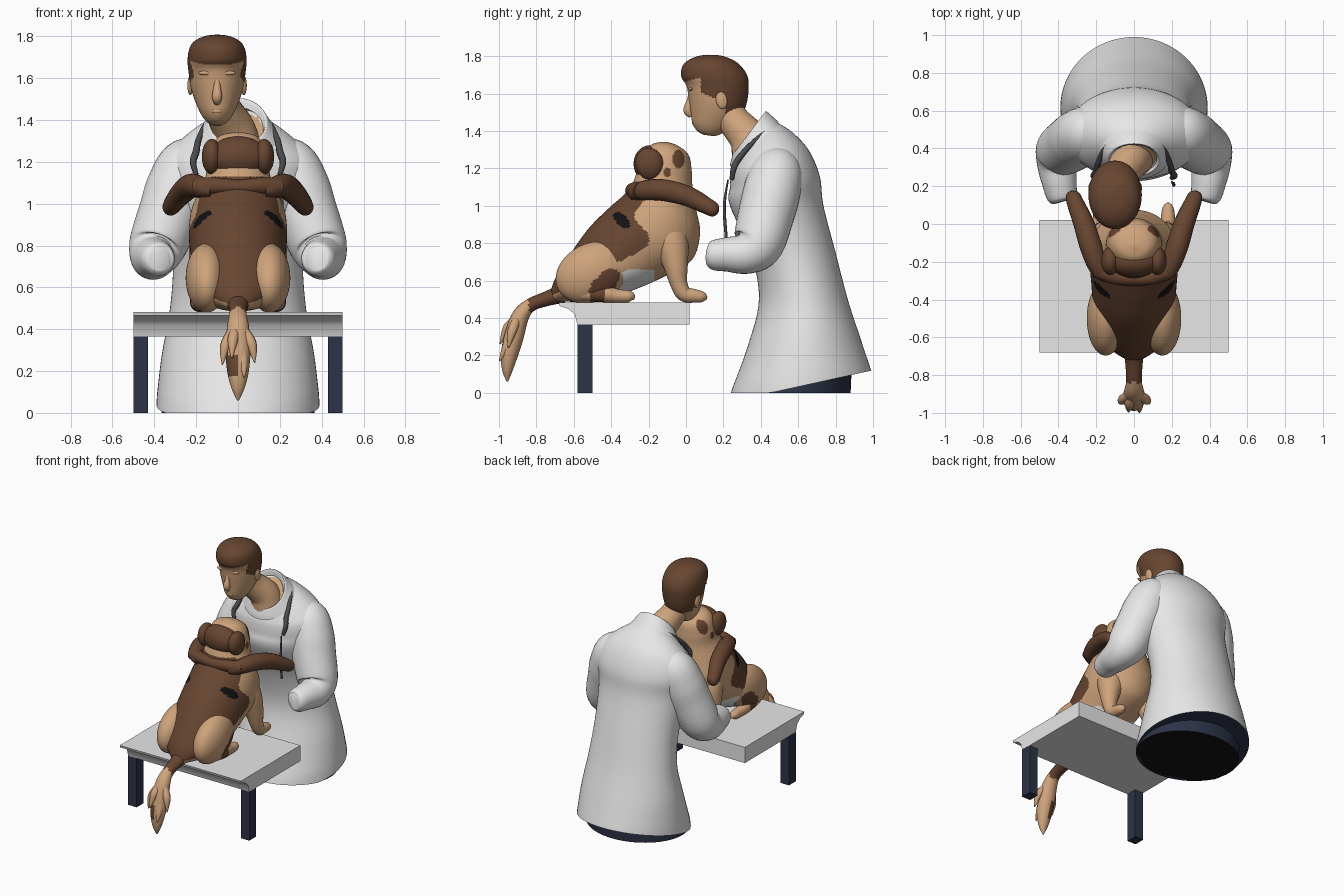
import bpy, bmesh, math
from mathutils import Vector

def mat(name, r, g, b):
    m = bpy.data.materials.new(name)
    m.diffuse_color = (r, g, b, 1)
    return m

WHITE = mat("white cloth", .80, .80, .80)
TAN = mat("tan skin and fur", .62, .37, .20)
BROWN = mat("brown hair and fur", .135, .060, .030)
NAVY = mat("navy", .025, .033, .062)
GREY = mat("dark grey", .07, .07, .075)
BLACK = mat("black", .006, .006, .007)

def finish(bm, name, mats, rule=None):
    """Turn a bmesh into a smooth object; rule(centre) gives the material index."""
    bmesh.ops.recalc_face_normals(bm, faces=bm.faces)
    for f in bm.faces:
        f.smooth = True
        if rule:
            f.material_index = int(rule(f.calc_center_median()))
    me = bpy.data.meshes.new(name)
    bm.to_mesh(me)
    bm.free()
    for m in mats:
        me.materials.append(m)
    ob = bpy.data.objects.new(name, me)
    bpy.context.collection.objects.link(ob)
    bpy.context.view_layer.objects.active = ob
    ob.select_set(True)
    bpy.ops.object.shade_smooth_by_angle(angle=math.radians(50))
    ob.select_set(False)
    return ob

def spline(pts, n):
    """Catmull-Rom through tuples of any length."""
    pts = [Vector(p) for p in pts]
    out = []
    for i in range(len(pts) - 1):
        p0, p1, p2, p3 = pts[max(i - 1, 0)], pts[i], pts[i + 1], pts[min(i + 2, len(pts) - 1)]
        for k in range(n):
            t = k / n
            out.append(.5 * (2 * p1 + (p2 - p0) * t + (2 * p0 - 5 * p1 + 4 * p2 - p3) * t * t
                             + (3 * p1 - p0 - 3 * p2 + p3) * t ** 3))
    return out + [pts[-1]]

def skin(name, rings, mats, rule=None, caps=True):
    bm = bmesh.new()
    vs = [[bm.verts.new(p) for p in r] for r in rings]
    n = len(vs[0])
    for a, b in zip(vs, vs[1:]):
        for i in range(n):
            j = (i + 1) % n
            bm.faces.new((a[i], a[j], b[j], b[i]))
    if caps:
        bm.faces.new(vs[0])
        bm.faces.new(vs[-1])
    return finish(bm, name, mats, rule)

def loft(name, rows, mats, rule=None, cx=0, n=6, seg=64, caps=True):
    """Elliptical rings given by front (y, z), back (y, z) and half width."""
    rings = []
    for r in spline(rows, n):
        f, b = Vector((cx, r[0], r[1])), Vector((cx, r[2], r[3]))
        rings.append([(f + b) / 2 + (f - b) / 2 * math.cos(a) + Vector((max(r[4], .01) * math.sin(a), 0, 0))
                      for a in (2 * math.pi * k / seg for k in range(seg))])
    return skin(name, rings, mats, rule, caps)

def tube(name, pts, mats, rule=None, s=1, n=6, seg=20, wide=1):
    """Round tube through (x, y, z, radius), mirrored by s."""
    P = spline([(p[0] * s, *p[1:]) for p in pts], n)
    C = [Vector(p[:3]) for p in P]
    side, rings = None, []
    for i, c in enumerate(C):
        t = (C[min(i + 1, len(C) - 1)] - C[max(i - 1, 0)]).normalized()
        if side is None:
            side = Vector((1, 0, 0)) if abs(t.x) < .8 else Vector((0, 1, 0))
        side = (side - t * side.dot(t)).normalized()
        up = t.cross(side)
        rad = max(P[i][3], .002)
        rings.append([c + rad * (side * wide * math.cos(a) + up * math.sin(a))
                      for a in (2 * math.pi * k / seg for k in range(seg))])
    return skin(name, rings, mats, rule)

def ball(name, c, size, mats, rule=None, tilt=0):
    bm = bmesh.new()
    bmesh.ops.create_uvsphere(bm, u_segments=64, v_segments=48, radius=1)
    ct, st = math.cos(tilt), math.sin(tilt)
    for v in bm.verts:
        x, y, z = (v.co[i] * size[i] for i in range(3))
        v.co = Vector(c) + Vector((x, y * ct - z * st, y * st + z * ct))
    return finish(bm, name, mats, rule)

def prism(name, prof, x0, x1, mats):
    """Extrude a (y, z) profile along x."""
    return skin(name, [[Vector((x, y, z)) for y, z in prof] for x in (x0, x1)], mats)

# Table: top with hollowed front edge, two legs
prism("table_top", [(-.68, .482), (-.675, .465), (-.63, .45), (-.595, .42), (-.58, .365),
                    (.02, .365), (.02, .482)], -.5, .5, [WHITE])
for x in (-.5, .43):
    prism("table_leg", [(-.58, 0), (-.50, 0), (-.50, .37), (-.58, .37)], x, x + .07, [NAVY])

# Vet: coat with hem reaching the ground in front, trousers, collar
coat = loft("coat", [(.24, .005, .99, .12, .39), (.33, .25, .93, .30, .365), (.39, .5, .865, .5, .325),
                     (.345, .75, .80, .75, .31), (.235, 1.0, .735, 1.0, .335), (.235, 1.1, .715, 1.16, .36),
                     (.24, 1.17, .655, 1.30, .335), (.25, 1.21, .56, 1.40, .25), (.26, 1.24, .47, 1.45, .16),
                     (.28, 1.25, .44, 1.44, .12)], [WHITE, TAN, NAVY],
            lambda c: 1 if abs(c.x) < .1 and .3 < c.y < .42 and c.z > 1.3 else
            2 * (abs(c.x) < .05 and .5 < c.y < .7 and c.z < .2))
for v in coat.data.vertices[:64]:
    v.co.z = max(0, (v.co.y - .45) * .22)
loft("trousers", [(.25, 0, .88, 0, .365), (.28, .04, .885, .11, .36)], [NAVY, BLACK],
     lambda c: c.z < .001)
loft("collar", [(.235, 1.21, .50, 1.44, .19), (.24, 1.24, .46, 1.48, .16), (.255, 1.28, .425, 1.505, .135),
                (.27, 1.25, .42, 1.46, .12)], [WHITE], caps=False)
for s in (1, -1):
    tube("sleeve", [(.15, .49, 1.25, .07), (.235, .485, 1.19, .135), (.285, .46, 1.08, .152), (.325, .43, .96, .15),
                    (.385, .385, .80, .138), (.405, .32, .745, .11), (.395, .22, .74, .092),
                    (.38, .14, .735, .078), (.375, .12, .735, .05)], [WHITE], s=s, seg=32)
    # Stethoscope lying on the chest and around the collar
    tube("stethoscope_arm", [(.0, .47, 1.45, .012), (.13, .43, 1.405, .012), (.185, .335, 1.315, .014),
                             (.20, .28, 1.25, .017), (.215, .255, 1.2, .016), (.2, .245, 1.14, .012)],
         [GREY], s=s, seg=10)
tube("stethoscope_cord", [(.2, .225, 1.14, .004), (.21, .205, 1.0, .008), (.21, .215, .83, .008)],
     [GREY], seg=8)

# Vet: neck and head leaning forward, hair by hairline
tube("neck", [(0, .36, 1.24, .115), (-.02, .34, 1.35, .105), (-.07, .26, 1.45, .088), (-.1, .2, 1.54, .085)], [TAN])

def hair(c):
    if c.y < .08:
        return c.z > 1.665 + .25 * max(c.y, 0)
    if c.y < .21:
        return c.z > 1.605 - .4 * (c.y - .08)
    return c.z > 1.49

loft("head", [(.095, 1.38, .15, 1.372, .025), (.06, 1.40, .19, 1.385, .05), (.035, 1.44, .24, 1.42, .078),
              (.025, 1.50, .30, 1.49, .107), (.015, 1.57, .325, 1.55, .126), (.003, 1.64, .335, 1.63, .137),
              (-.025, 1.69, .33, 1.69, .141), (-.02, 1.745, .30, 1.74, .132), (.015, 1.78, .26, 1.775, .108),
              (.07, 1.802, .2, 1.80, .06), (.12, 1.808, .16, 1.807, .015)], [TAN, BROWN], hair,
     cx=-.1, n=10, seg=96)
tube("nose", [(-.1, .03, 1.62, .010), (-.1, .02, 1.56, .017), (-.1, .01, 1.51, .024), (-.1, .03, 1.48, .014)],
     [TAN])
ball("lips", (-.1, .042, 1.443), (.028, .010, .011), [TAN])
for s in (1, -1):
    ball("ear", (-.1 + s * .128, .19, 1.565), (.014, .03, .047), [TAN], tilt=.2)
    ball("brow", (-.1 + s * .05, .025, 1.625), (.04, .012, .011), [TAN])

# Dog: body, neck and head in one sweep; saddle, flank mark, head spots and belly by rule
def blob(c, y, z, ry, rz, tilt=0):
    dy, dz = c.y - y, c.z - z
    a, b = dy * math.cos(tilt) + dz * math.sin(tilt), dz * math.cos(tilt) - dy * math.sin(tilt)
    return (a / ry) ** 2 + (b / rz) ** 2 < 1

def coat_pattern(c):
    if abs(c.x) > .1 and blob(c, -.345, .925, .055, .028, -.75):
        return 2
    if c.z < .66 and -.36 < c.y < -.17 and c.z < .70 + .45 * c.y + .1:
        return 3
    edge = -.235 - .04 * math.cos((c.z - .95) * 24)
    back = c.z > .52 + .5 * (c.y + .72) and c.y < edge and c.z < 1.13
    return int(back or blob(c, -.04, 1.25, .032, .05) or blob(c, -.1, 1.18, .02, .025))

loft("dog_body", [(-.73, .52, -.70, .49, .04), (-.70, .61, -.45, .49, .17), (-.62, .74, -.28, .55, .215),
                  (-.52, .88, -.12, .62, .225), (-.41, .99, .03, .71, .235), (-.33, 1.06, .075, .85, .225),
                  (-.29, 1.11, .055, .98, .19), (-.27, 1.16, .035, 1.10, .155), (-.25, 1.22, .03, 1.19, .145),
                  (-.22, 1.29, .015, 1.27, .125), (-.18, 1.33, -.04, 1.32, .085), (-.13, 1.342, -.10, 1.342, .02)],
     [TAN, BROWN, BLACK, WHITE], coat_pattern, n=14, seg=120)
ball("dog_muzzle", (0, -.195, 1.225), (.14, .085, .098), [BROWN])
tube("dog_shoulder_band", [(-.2, -.24, 1.08, .045), (-.1, -.28, 1.085, .04), (0, -.29, 1.08, .035),
                           (.1, -.28, 1.085, .04), (.2, -.24, 1.08, .045)], [BROWN])
for s in (1, -1):
    ball("dog_cheek_flap", (s * .125, -.195, 1.225), (.048, .075, .085), [BROWN], tilt=.2)
    # Long brown limbs reaching towards the vet
    tube("dog_long_flap", [(.12, -.285, 1.06, .03), (.18, -.24, 1.08, .05), (.225, -.13, 1.085, .058),
                           (.265, -.0, 1.055, .055), (.31, .11, 1.0, .045), (.325, .155, .975, .036),
                           (.328, .172, .967, .012)], [BROWN], s=s)
    tube("dog_front_leg", [(.10, -.13, .92, .09), (.14, -.08, .8, .092), (.17, -.055, .68, .066),
                           (.18, -.04, .59, .047), (.18, -.01, .53, .042), (.18, .05, .518, .036),
                           (.18, .09, .512, .028), (.18, .112, .505, .008)], [TAN], s=s)
    ball("dog_thigh", (s * .15, -.50, .645), (.10, .205, .155), [TAN, BROWN],
         lambda c: blob(c, -.44, .575, .11, .055, .85), tilt=.45)
    tube("dog_hind_paw", [(.18, -.56, .53, .035), (.185, -.45, .53, .045), (.185, -.36, .518, .036),
                          (.185, -.30, .515, .03), (.185, -.275, .505, .008)], [TAN, BROWN],
         lambda c: -.52 < c.y < -.44, s=s)

# Tail hanging over the table edge, with loose tufts
tube("dog_tail", [(0, -.66, .53, .05), (0, -.74, .505, .04), (0, -.83, .47, .036), (0, -.885, .41, .046),
                  (0, -.92, .30, .052), (0, -.945, .2, .045), (0, -.955, .12, .028), (0, -.955, .06, .004)],
     [TAN, BROWN], lambda c: (c.y > -.84 and c.z > .43) or (-.06 < c.x < -.005 and .17 < c.z < .28), wide=1.15)
for x, y, z in ((.08, -.95, .24), (-.075, -.95, .23), (.03, -.998, .17), (-.03, -.995, .26)):
    tube("tail_tuft", [(x * .3, -.9, .40, .022), (x * .8, (y - .91) / 2, z + .09, .026), (x, y, z, .003)], [TAN], seg=10)
